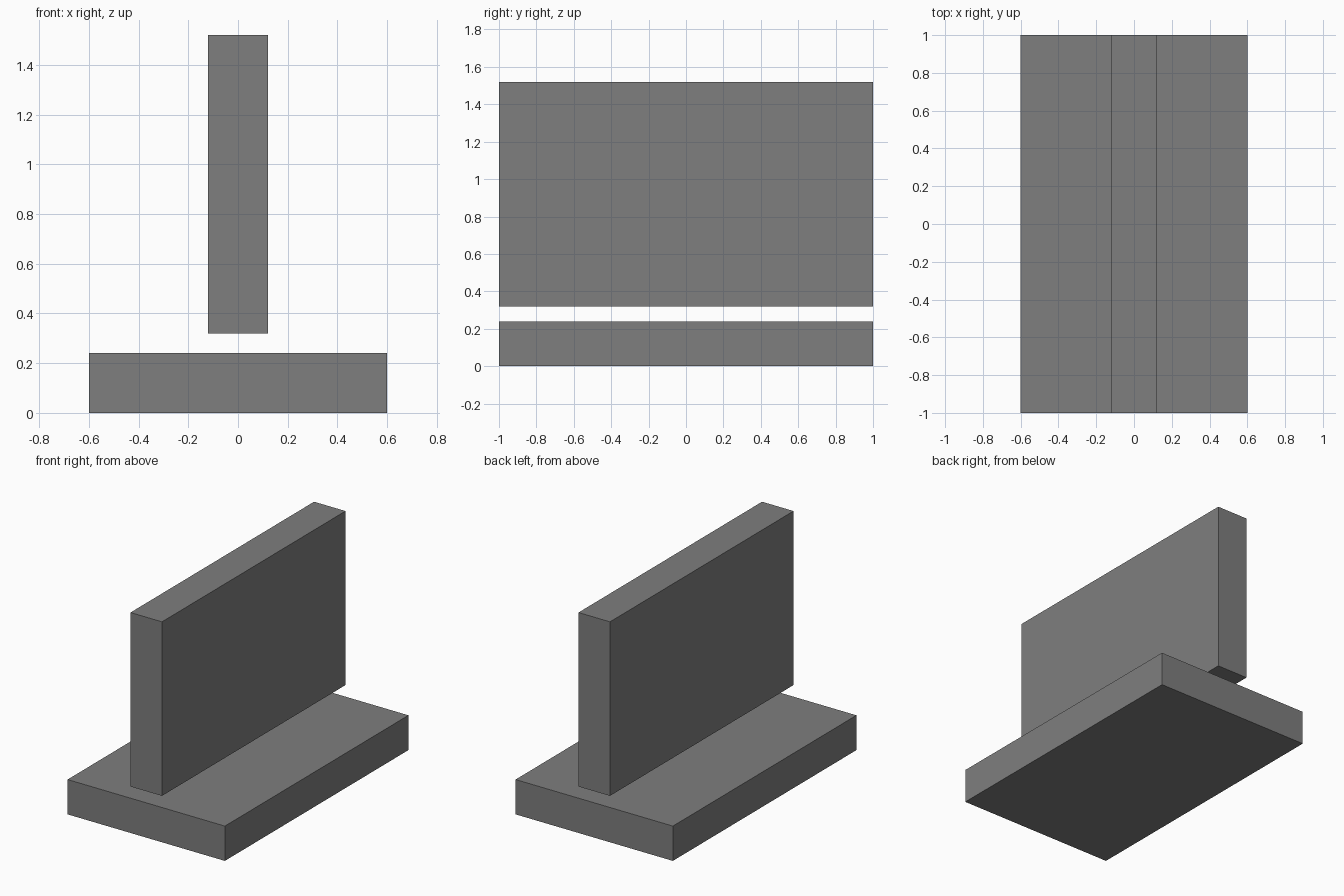
import bpy

if "Cube" in bpy.data.objects:
    bpy.data.objects.remove(bpy.data.objects["Cube"])

grey = bpy.data.materials.new("mid grey")
grey.diffuse_color = (0.21, 0.21, 0.21, 1.0)
grey.use_nodes = True
grey.node_tree.nodes["Principled BSDF"].inputs["Base Color"].default_value = grey.diffuse_color


def box(name, size, bottom):
    """Box centred on x and y, resting at the given height."""
    bpy.ops.mesh.primitive_cube_add(size=1, location=(0, 0, bottom + size[2] / 2))
    ob = bpy.context.object
    ob.name = name
    ob.scale = size
    bpy.ops.object.transform_apply(location=False, rotation=False, scale=True)
    ob.data.materials.append(grey)
    return ob


# Flat slab on the ground
box("base_slab", (1.2, 2.0, 0.24), 0.0)
# Tall panel hovering just above the slab
box("upright_panel", (0.24, 2.0, 1.2), 0.32)
